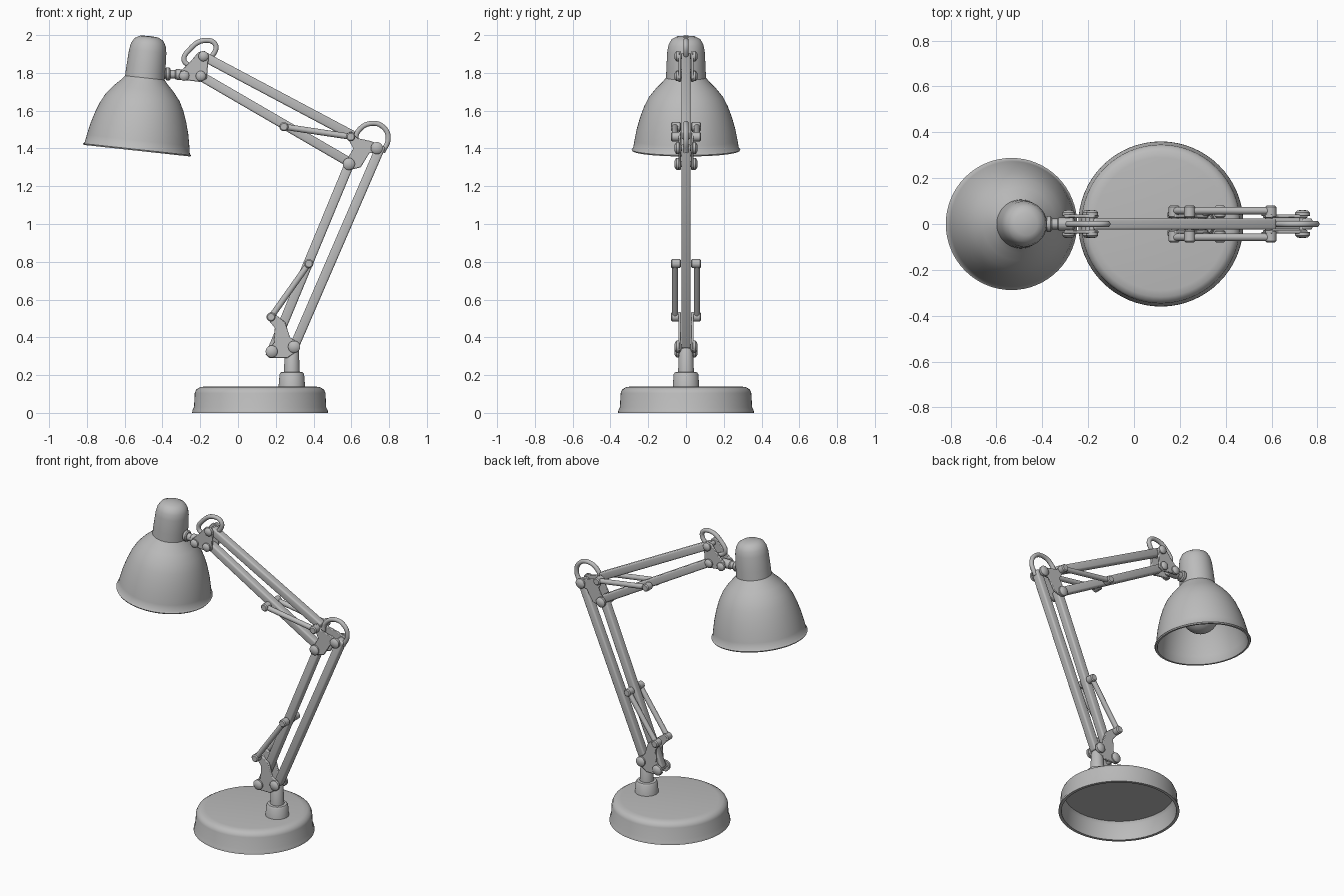
import bpy, bmesh, math
from mathutils import Vector, Matrix

if "Cube" in bpy.data.objects:
    bpy.data.objects.remove(bpy.data.objects["Cube"], do_unlink=True)

GREY = (0.5, 0.5, 0.5, 1)
metal = bpy.data.materials.new("grey metal")
metal.use_nodes = True
metal.diffuse_color = GREY
metal.node_tree.nodes["Principled BSDF"].inputs["Base Color"].default_value = GREY


def finish(bm, name):
    bmesh.ops.recalc_face_normals(bm, faces=bm.faces)
    mesh = bpy.data.meshes.new(name)
    bm.to_mesh(mesh)
    bm.free()
    ob = bpy.data.objects.new(name, mesh)
    bpy.context.collection.objects.link(ob)
    mesh.materials.append(metal)
    bpy.ops.object.select_all(action='DESELECT')
    ob.select_set(True)
    bpy.context.view_layer.objects.active = ob
    bpy.ops.object.shade_smooth_by_angle(angle=math.radians(40))
    return ob


def lathe(name, profile, matrix=Matrix(), steps=64):
    """Spin a (radius, height) profile about z, then place it."""
    bm = bmesh.new()
    verts = [bm.verts.new((r, 0, h)) for r, h in profile]
    edges = [bm.edges.new(pair) for pair in zip(verts, verts[1:])]
    bmesh.ops.spin(bm, geom=verts + edges, axis=(0, 0, 1), cent=(0, 0, 0),
                   angle=math.tau, steps=steps)
    bmesh.ops.remove_doubles(bm, verts=bm.verts, dist=0.0005)
    bm.transform(matrix)
    return finish(bm, name)


def along(a, b):
    """Matrix whose z axis runs from a to b, centred between them."""
    d = b - a
    y = Vector((0, 1, 0)) if abs(d.normalized().y) < 0.9 else Vector((1, 0, 0))
    z = d.normalized()
    x = y.cross(z).normalized()
    rot = Matrix((x, z.cross(x), z)).transposed().to_4x4()
    return Matrix.Translation((a + b) / 2) @ rot


def point(p, y=0.0):
    return Vector((p[0], y, p[1]))


def bar(name, p, q, width=0.05):
    """Square arm bar with softened edges."""
    a, b = point(p), point(q)
    bm = bmesh.new()
    bmesh.ops.create_cube(bm, size=1)
    bm.transform(Matrix.Diagonal((width, width, (b - a).length, 1)))
    bmesh.ops.bevel(bm, geom=bm.edges[:], offset=0.01, segments=3,
                    profile=0.5, affect='EDGES')
    bm.transform(along(a, b))
    return finish(bm, name)


def rod(name, a, b, radius, soft=0.006):
    """Round rod with rounded end edges."""
    h = (b - a).length / 2
    lathe(name, [(0, -h), (radius - soft, -h), (radius, soft - h),
                 (radius, h - soft), (radius - soft, h), (0, h)], along(a, b), 24)


def plates(name, outline):
    """Matching pair of bracket plates either side of the bars."""
    bm = bmesh.new()
    for y in (-0.041, 0.027):
        face = bm.faces.new([bm.verts.new(point(p, y)) for p in outline])
        new = bmesh.ops.extrude_face_region(bm, geom=[face])["geom"]
        bmesh.ops.translate(bm, vec=(0, 0.014, 0),
                            verts=[g for g in new if isinstance(g, bmesh.types.BMVert)])
    ob = finish(bm, name)
    mod = ob.modifiers.new("soft edge", 'BEVEL')
    mod.width, mod.segments = 0.004, 2


def bolt(name, p, radius=0.027, reach=0.062):
    """Pivot pin with a domed head on each side."""
    prof = [(0, -reach), (radius * 0.7, -reach + 0.003), (radius, -reach + 0.012),
            (radius, -0.036), (radius * 0.5, -0.034)]
    prof += [(r, -h) for r, h in reversed(prof)]
    lathe(name, prof, along(point(p, -1), point(p, 1)), 20)


def hook(name, pts, radius=0.014):
    """Bent wire loop in the plane of the arm."""
    cu = bpy.data.curves.new(name, 'CURVE')
    cu.dimensions = '3D'
    cu.bevel_depth, cu.bevel_resolution, cu.resolution_u = radius, 3, 8
    cu.use_fill_caps = True
    sp = cu.splines.new('BEZIER')
    sp.bezier_points.add(len(pts) - 1)
    for bp, p in zip(sp.bezier_points, pts):
        bp.co = point(p)
        bp.handle_left_type = bp.handle_right_type = 'AUTO'
    cu.materials.append(metal)
    bpy.context.collection.objects.link(bpy.data.objects.new(name, cu))


def links(name, p, q):
    """Thin side links with barrel ends, mirrored front and back."""
    for side, s in (("front", -1), ("back", 1)):
        rod(f"{side}_{name}", point(p, s * 0.058), point(q, s * 0.058), 0.016)
        for end, e in (("start", p), ("end", q)):
            rod(f"{side}_{name}_{end}", point(e, s * 0.027), point(e, s * 0.08), 0.024)


# Hollow round base
lathe("base", [(0, 0.14), (0.29, 0.14), (0.318, 0.136), (0.338, 0.124), (0.346, 0.105),
               (0.35, 0.03), (0.358, 0.014), (0.36, 0.0), (0.342, 0.0),
               (0.336, 0.1), (0.325, 0.118), (0, 0.12)],
      Matrix.Translation((0.117, 0, 0)))

# Collar and swivel post
lathe("post", [(0, 0.13), (0.071, 0.13), (0.065, 0.205), (0.058, 0.215), (0.042, 0.217),
               (0.037, 0.33), (0.025, 0.35), (0, 0.35)],
      Matrix.Translation((0.285, 0, 0)), 32)

# Pivot positions, x and z
foot_in, foot_out, foot_top = (0.178, 0.325), (0.297, 0.35), (0.175, 0.508)
elbow_low, elbow_top, elbow_out = (0.587, 1.318), (0.597, 1.462), (0.735, 1.402)
head_top, head_low, head_joint = (-0.183, 1.888), (-0.197, 1.783), (-0.285, 1.785)

# Brackets
plates("foot_bracket", [(0.145, 0.31), (0.165, 0.29), (0.26, 0.29), (0.325, 0.335),
                        (0.32, 0.37), (0.275, 0.40), (0.25, 0.48), (0.18, 0.535),
                        (0.15, 0.505), (0.195, 0.45), (0.19, 0.37)])
plates("elbow_bracket", [(0.56, 1.31), (0.59, 1.285), (0.65, 1.30), (0.695, 1.375),
                         (0.75, 1.375), (0.758, 1.42), (0.70, 1.44), (0.63, 1.455),
                         (0.60, 1.49), (0.57, 1.475), (0.61, 1.40)])
plates("head_bracket", [(-0.305, 1.765), (-0.20, 1.752), (-0.165, 1.77), (-0.155, 1.89),
                        (-0.175, 1.917), (-0.21, 1.91), (-0.26, 1.85), (-0.305, 1.81)])

# Arm bars
bar("lower_arm_inner_bar", foot_in, (0.597, 1.335))
bar("lower_arm_outer_bar", foot_out, (0.758, 1.415))
bar("upper_arm_top_bar", head_top, (0.61, 1.467))
bar("upper_arm_low_bar", head_low, (0.592, 1.325))

# Pivot bolts
for i, p in enumerate((foot_in, foot_out, elbow_low, elbow_out,
                       head_top, head_low, head_joint)):
    bolt(f"pivot_bolt_{i + 1}", p, 0.032 if i < 4 else 0.027)

# Side links
links("lower_link", foot_top, (0.375, 0.79))
links("upper_link", elbow_top, (0.243, 1.515))

# Wire loops at elbow and head
hook("elbow_loop", [(0.62, 1.43), (0.635, 1.49), (0.71, 1.533), (0.775, 1.507),
                    (0.795, 1.45), (0.765, 1.38)])
hook("head_loop", [(-0.235, 1.83), (-0.285, 1.865), (-0.255, 1.925), (-0.175, 1.972),
                   (-0.12, 1.95), (-0.13, 1.9), (-0.19, 1.86)])

# Tilted lamp head
tilt = Matrix.Translation((-0.535, 0, 1.388)) @ Matrix.Rotation(math.radians(6.2), 4, 'Y')
outer = [(0.28, 0.014), (0.273, 0.055), (0.261, 0.115), (0.243, 0.178), (0.222, 0.235),
         (0.196, 0.285), (0.16, 0.33), (0.125, 0.365), (0.106, 0.388)]
inner = [(r - 0.012, h - 0.006) for r, h in outer]
lathe("shade", [(0, 0.38)] + inner[::-1] + [(0.272, 0), (0.284, 0), (0.288, 0.007)] + outer, tilt)
lathe("lamp_cap", [(0.106, 0.37), (0.104, 0.44), (0.099, 0.53), (0.092, 0.565),
                   (0.077, 0.592), (0.05, 0.607), (0, 0.612)], tilt, 48)
lathe("bulb", [(0.11 * math.sin(a * math.pi / 16), 0.19 - 0.11 * math.cos(a * math.pi / 16))
               for a in range(14)] + [(0.05, 0.38)], tilt, 32)

# Joint between head and arm
rod("head_stem", Vector((-0.43, 0, 1.795)), Vector((-0.27, 0, 1.79)), 0.023)
rod("head_stem_collar", Vector((-0.385, 0, 1.795)), Vector((-0.358, 0, 1.795)), 0.034)
rod("head_stem_block", Vector((-0.335, 0, 1.792)), Vector((-0.26, 0, 1.79)), 0.028)
